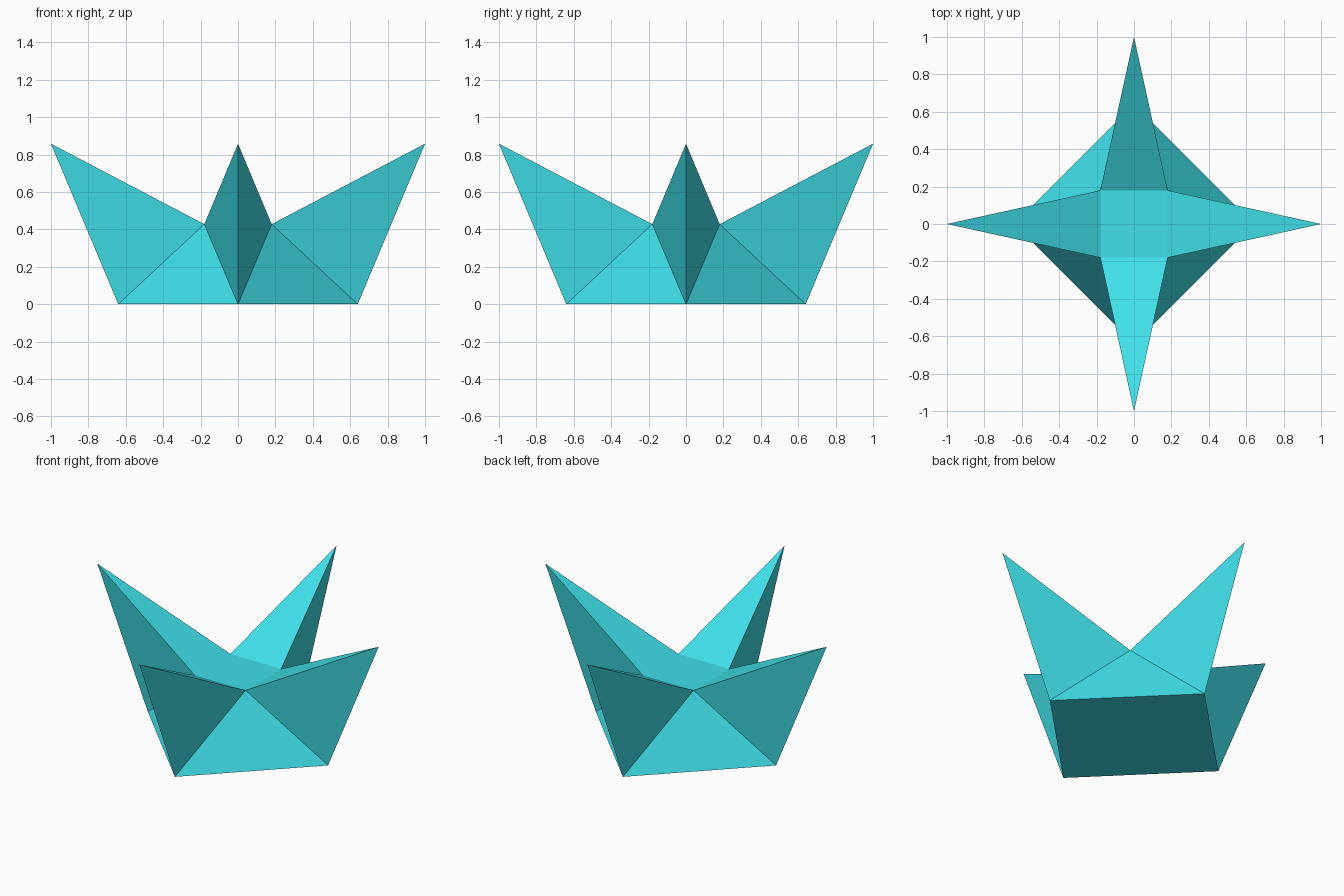
import bpy, bmesh
from math import cos, sin, pi

if "Cube" in bpy.data.objects:
    bpy.data.objects.remove(bpy.data.objects["Cube"])

BASE_R, TIP_R, CORNER = 0.64, 1.0, 0.18   # radii of base and tips, half width of centre
MID_Z, TOP_Z = 0.428, 0.858

def ring(bm, radius, z, turn=0.0):
    """Four vertices around z, counter-clockwise."""
    return [bm.verts.new((radius * cos(i * pi / 2 + turn),
                          radius * sin(i * pi / 2 + turn), z)) for i in range(4)]

bm = bmesh.new()
base = ring(bm, BASE_R, 0)
tips = ring(bm, TIP_R, TOP_Z)
mid = ring(bm, CORNER * 2 ** 0.5, MID_Z, pi / 4)

# floor and flat centre
bm.faces.new(base[::-1])
bm.faces.new(mid)

for i in range(4):
    j = (i + 1) % 4
    # side wall between two points
    bm.faces.new((base[i], base[j], mid[i]))
    # two flanks and the top of each point
    bm.faces.new((base[i], mid[i], tips[i]))
    bm.faces.new((base[i], tips[i], mid[i - 1]))
    bm.faces.new((tips[i], mid[i], mid[i - 1]))

bmesh.ops.recalc_face_normals(bm, faces=bm.faces)
mesh = bpy.data.meshes.new("folded_star_bowl")
bm.to_mesh(mesh)
bm.free()

bowl = bpy.data.objects.new("folded_star_bowl", mesh)
bpy.context.collection.objects.link(bowl)

teal = bpy.data.materials.new("teal")
teal.diffuse_color = (0.05, 0.75, 0.82, 1)
teal.use_nodes = True
teal.node_tree.nodes["Principled BSDF"].inputs["Base Color"].default_value = teal.diffuse_color
mesh.materials.append(teal)
